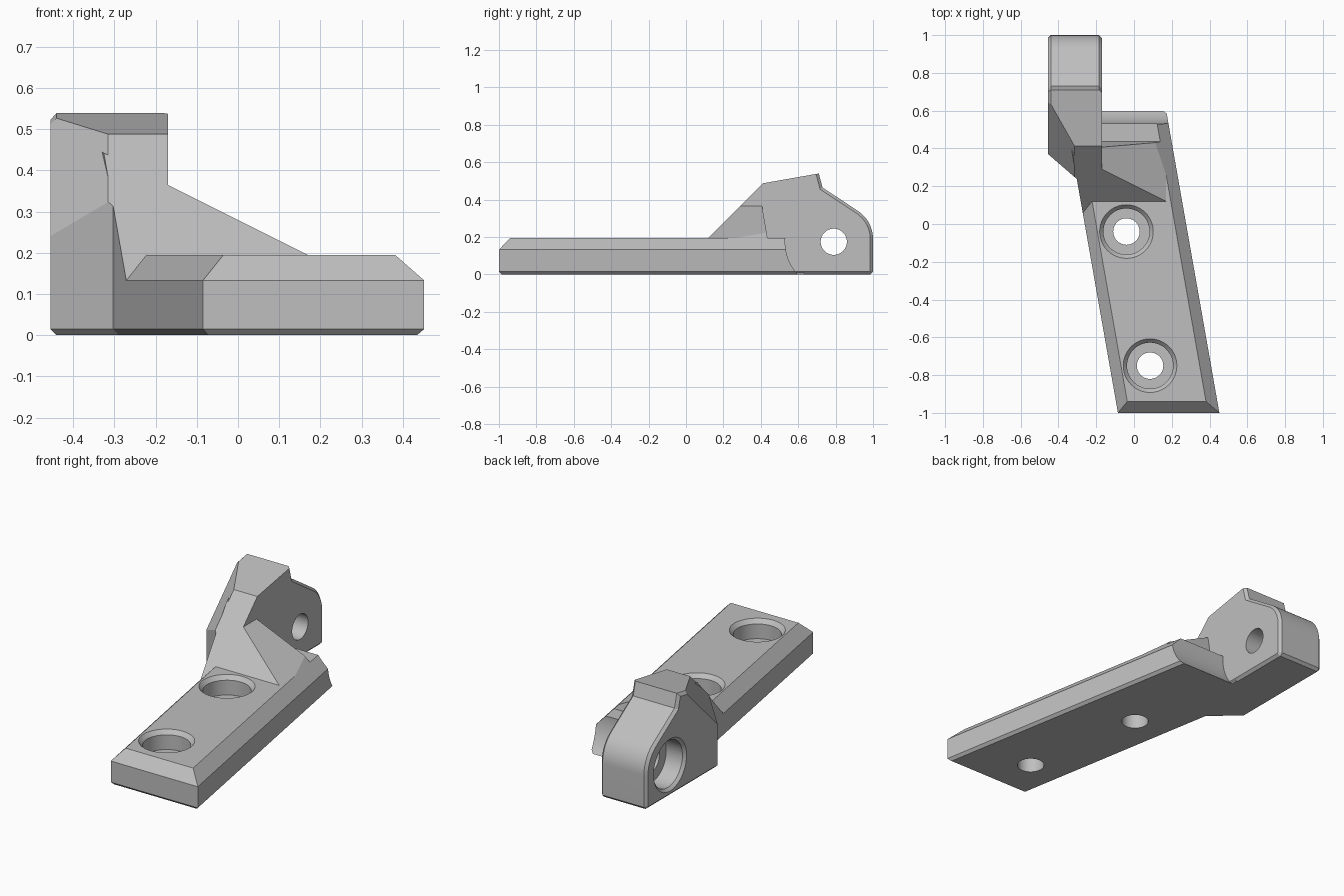
import bpy, bmesh, math
from mathutils import Vector, Matrix

cube = bpy.data.objects.get("Cube")
if cube:
    bpy.data.objects.remove(cube, do_unlink=True)

grey = bpy.data.materials.new("plain grey")
grey.use_nodes = True
grey.diffuse_color = (0.52, 0.52, 0.52, 1)
grey.node_tree.nodes["Principled BSDF"].inputs["Base Color"].default_value = (0.52, 0.52, 0.52, 1)


def finish(bm, name):
    bmesh.ops.recalc_face_normals(bm, faces=bm.faces)
    mesh = bpy.data.meshes.new(name)
    bm.to_mesh(mesh)
    bm.free()
    ob = bpy.data.objects.new(name, mesh)
    bpy.context.collection.objects.link(ob)
    mesh.materials.append(grey)
    return ob


def box(lo, hi):
    bm = bmesh.new()
    size = [b - a for a, b in zip(lo, hi)]
    mid = [(a + b) / 2 for a, b in zip(lo, hi)]
    bmesh.ops.create_cube(bm, size=1, matrix=Matrix.Translation(mid) @ Matrix.Diagonal((*size, 1)))
    return bm


def clip(bm, planes):
    """Cut away everything on the outer side of each (point, normal) plane."""
    for point, normal in planes:
        geom = bm.verts[:] + bm.edges[:] + bm.faces[:]
        bmesh.ops.bisect_plane(bm, geom=geom, dist=1e-5, plane_co=point,
                               plane_no=Vector(normal).normalized(), clear_outer=True)
        rim = [e for e in bm.edges if e.is_boundary]
        if rim:
            bmesh.ops.holes_fill(bm, edges=rim, sides=0)


def lathe(name, profile, matrix, n=48):
    """Closed solid of revolution around the local z axis."""
    bm = bmesh.new()
    rings = [[bm.verts.new((r * math.cos(2 * math.pi * i / n), r * math.sin(2 * math.pi * i / n), h))
              for i in range(n)] for r, h in profile]
    for a, b in zip(rings, rings[1:]):
        for i in range(n):
            j = (i + 1) % n
            bm.faces.new((a[i], a[j], b[j], b[i]))
    bm.faces.new(rings[0])
    bm.faces.new(rings[-1])
    bm.transform(matrix)
    return finish(bm, name)


def boolean(target, tool, operation):
    mod = target.modifiers.new("bool", "BOOLEAN")
    mod.operation, mod.object, mod.solver = operation, tool, "EXACT"
    bpy.context.view_layer.objects.active = target
    bpy.ops.object.modifier_apply(modifier=mod.name)


def discard(*objects):
    for ob in objects:
        bpy.data.objects.remove(ob, do_unlink=True)


# Shared planes: slanted sides of the base, with top and bottom chamfers
SLANT, TOP, SHOULDER, EDGE = 0.176, 0.195, 0.133, 0.015
left, right = (-0.085, -1, 0), (0.452, -1, 0)
left_side = (left, (-1, -SLANT, 0))
right_side = (right, (1, SLANT, 0))
left_foot = ((left[0], -1, EDGE), (-1, -SLANT, -1))
right_foot = ((right[0], -1, EDGE), (1, SLANT, -1))
left_chamfer = ((left[0], -1, SHOULDER), (-1, -SLANT, 0.97))
right_chamfer = ((right[0], -1, SHOULDER), (1, SLANT, 0.97))
front_chamfer = ((0, -1, SHOULDER), (0, -1, 0.97))
front_foot = ((0, -1, EDGE), (0, -1, -1))
front_slope = ((0, 0.12, TOP), (0, -1, 1))

# Base plate
bm = box((-0.6, -1, 0), (0.6, 0.63, TOP))
clip(bm, [left_side, right_side, left_chamfer, right_chamfer, front_chamfer,
          left_foot, right_foot, front_foot])
bracket = finish(bm, "bracket")

# Hinge clearance hollowed from the back of the base
PIN = (0.79, 0.175)
turn = Matrix.Rotation(math.pi / 2, 4, "Y")
hollow = lathe("clearance", [(0.26, -0.176), (0.26, 0.5)],
               Matrix.Translation((0, *PIN)) @ turn, 96)
boolean(bracket, hollow, "DIFFERENCE")

# Sloping gusset between base and knuckle, flush with the slanted sides
bm = box((-0.45, 0, 0.1), (0.4, 0.5, 0.6))
clip(bm, [((-0.17, 0, 0.365), (0.5, 0, 1)), front_slope, left_side, right_side, right_chamfer,
          ((0, 0.435, 0.2), (0, 1, 0.17))])
gusset = finish(bm, "gusset")

# Knuckle side profile, extruded across its width
X0, X1 = -0.455, -0.17
profile = [(-0.075, 0), (1 - EDGE, 0), (1, EDGE)]
for i in range(11):
    a = math.radians(5.5 * i)
    profile.append((0.82 + 0.18 * math.cos(a), 0.19 + 0.18 * math.sin(a)))
profile += [(0.73, 0.465), (0.71, 0.54), (0.413, 0.488)]
bm = bmesh.new()
face = bm.faces.new([bm.verts.new((X0, y, z)) for y, z in profile])
out = bmesh.ops.extrude_face_region(bm, geom=[face])
bmesh.ops.translate(bm, vec=(X1 - X0, 0, 0),
                    verts=[v for v in out["geom"] if isinstance(v, bmesh.types.BMVert)])
bmesh.ops.recalc_face_normals(bm, faces=bm.faces)


def is_rim(edge):
    a, b = (v.co for v in edge.verts)
    mid = (a + b) / 2
    return abs(a.x - b.x) < 1e-5 and (mid.z < 0.01 or mid.y > 0.7 or (mid.x < -0.3 and mid.y > 0.5))


bmesh.ops.bevel(bm, geom=[e for e in bm.edges if is_rim(e)], offset=EDGE, segments=1,
                affect="EDGES", clamp_overlap=True)

# Angled front corner of the knuckle, its foot chamfer and its sloped shoulder
clip(bm, [((-0.305, 0.24, 0), (-0.13, -0.15, 0)),
          ((-0.305, 0.24, EDGE), (-0.65, -0.75, -1)),
          ((-0.315, 0.24, 0.315), (-1.46, -1, 1))])
knuckle = finish(bm, "knuckle")

for part in (gusset, knuckle):
    boolean(bracket, part, "UNION")

# Counterbored screw holes and pin hole
screw = [(0.07, -0.1), (0.07, 0.09), (0.122, 0.09), (0.122, 0.172), (0.142, TOP), (0.142, 0.23)]
bores = [lathe("screw_hole", screw, Matrix.Translation((x, y, 0)))
         for x, y in ((-0.04, -0.04), (0.085, -0.75))]
pin = [(0.145, -0.5), (0.145, X0), (0.13, X0 + EDGE), (0.13, -0.34), (0.07, -0.34), (0.07, -0.1)]
bores.append(lathe("pin_hole", pin, Matrix.Translation((0, *PIN)) @ turn))
for bore in bores:
    boolean(bracket, bore, "DIFFERENCE")
discard(hollow, gusset, knuckle, *bores)

# Smooth bores, crisp edges
bpy.ops.object.select_all(action="DESELECT")
bracket.select_set(True)
bpy.context.view_layer.objects.active = bracket
bpy.ops.object.shade_smooth_by_angle(angle=math.radians(20))
